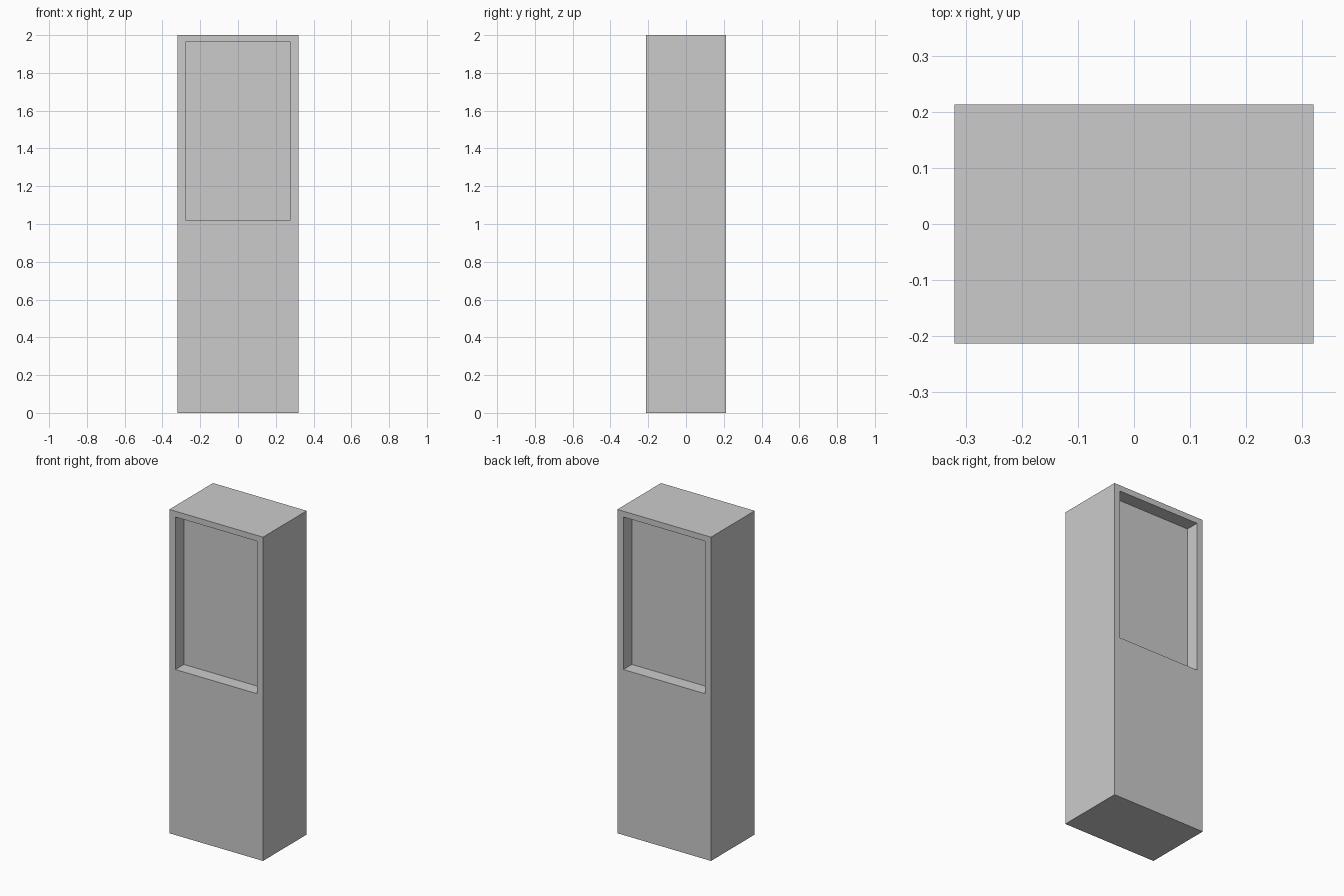
import bpy

if "Cube" in bpy.data.objects:
    bpy.data.objects.remove(bpy.data.objects["Cube"])

W, D, H = 0.64, 0.426, 2.0      # cabinet size
X, Z0, Z1 = 0.279, 1.022, 1.964  # recess opening
DEPTH = 0.083                  # recess depth


def box(name, size, loc):
    bpy.ops.mesh.primitive_cube_add(size=1, location=loc)
    ob = bpy.context.object
    ob.name = name
    ob.scale = size
    bpy.ops.object.transform_apply(location=True, rotation=False, scale=True)
    return ob


# Solid upright cabinet
body = box("kiosk_body", (W, D, H), (0, 0, H / 2))

# Matching display recesses on front and back
cutters = []
for side, name in ((-1, "front_recess_cutter"), (1, "back_recess_cutter")):
    c = box(name, (2 * X, 2 * DEPTH, Z1 - Z0), (0, side * D / 2, (Z0 + Z1) / 2))
    c.hide_render = True
    m = body.modifiers.new(name, 'BOOLEAN')
    m.operation = 'DIFFERENCE'
    m.solver = 'EXACT'
    m.object = c
    cutters.append(c)

# Apply the cuts and discard the cutters
bpy.ops.object.select_all(action='DESELECT')
bpy.context.view_layer.objects.active = body
body.select_set(True)
for m in list(body.modifiers):
    bpy.ops.object.modifier_apply(modifier=m.name)
for c in cutters:
    bpy.data.objects.remove(c)
